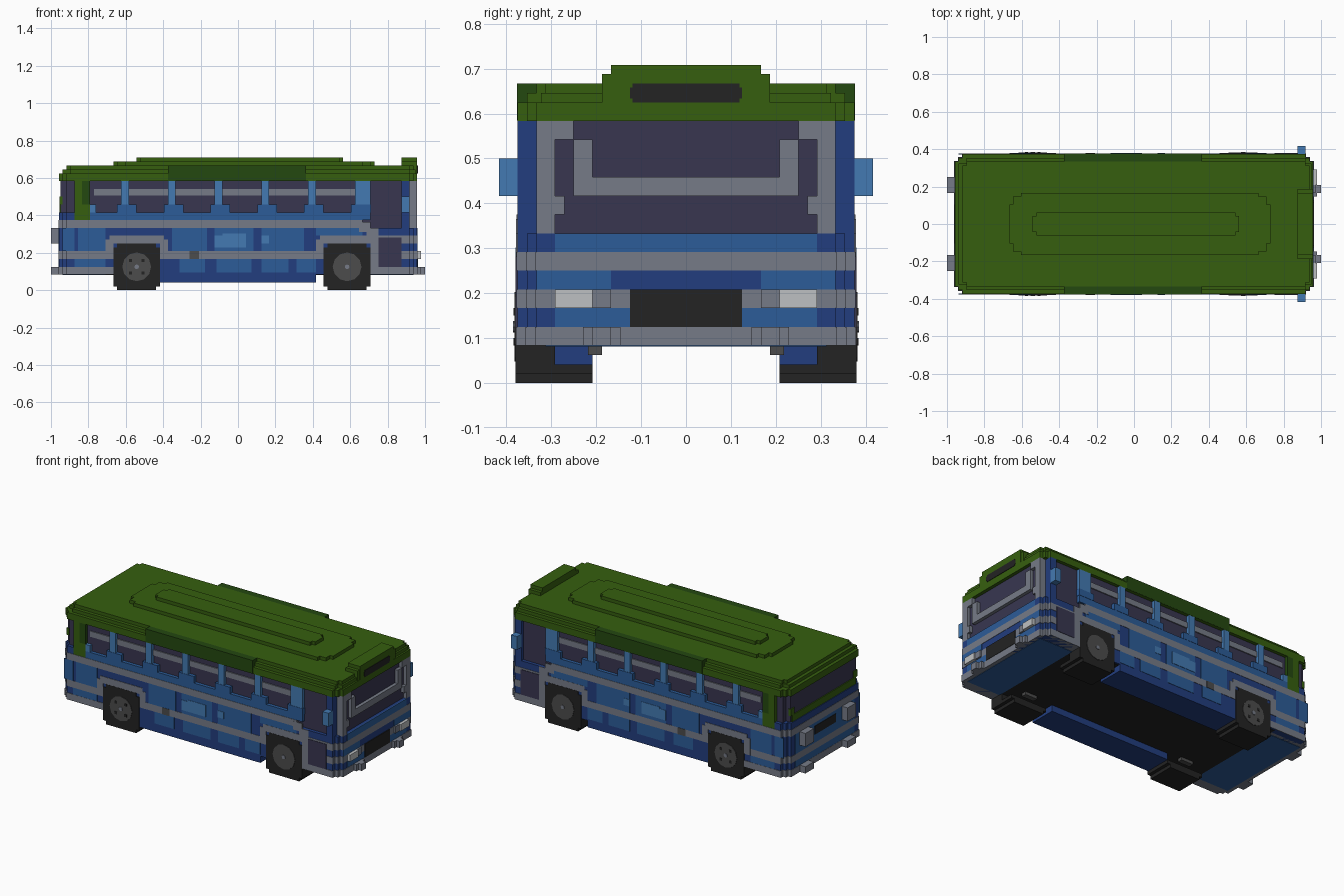
import bpy, bmesh, math
from mathutils import Matrix, Vector

if "Cube" in bpy.data.objects:
    bpy.data.objects.remove(bpy.data.objects["Cube"], do_unlink=True)

U = 1 / 48  # one block


def material(name, r, g, b):
    lin = [((c / 255 + 0.055) / 1.055) ** 2.4 if c > 10 else c / 3295 for c in (r, g, b)] + [1]
    m = bpy.data.materials.new(name)
    m.use_nodes = True
    m.diffuse_color = lin
    m.node_tree.nodes["Principled BSDF"].inputs["Base Color"].default_value = lin
    return m


NAVY = material("navy blue", 34, 61, 126)
BLUE = material("mid blue", 44, 92, 152)
SKY = material("light blue", 68, 122, 178)
GREEN = material("roof green", 54, 95, 15)
MOSS = material("dark green", 36, 72, 16)
GREY = material("trim grey", 118, 123, 135)
GLASS = material("dark glass", 56, 54, 80)
BLACK = material("black", 35, 35, 35)
IRON = material("dark grey", 76, 76, 76)
WHITE = material("lamp white", 190, 192, 194)


def blocks(name, mat, boxes, mirror=False):
    """One object from boxes (x0, x1, y0, y1, z0, z1) in block units."""
    bm = bmesh.new()
    for x0, x1, y0, y1, z0, z1 in boxes:
        for s in ((1, -1) if mirror else (1,)):
            c = Vector(((x0 + x1) / 2, s * (y0 + y1) / 2, (z0 + z1) / 2)) * U
            size = Vector((x1 - x0, y1 - y0, z1 - z0)) * U
            bmesh.ops.create_cube(bm, size=1, matrix=Matrix.Translation(c) @ Matrix.Diagonal(size).to_4x4())
    me = bpy.data.meshes.new(name)
    bm.to_mesh(me)
    bm.free()
    me.materials.append(mat)
    ob = bpy.data.objects.new(name, me)
    bpy.context.collection.objects.link(ob)
    return ob


def plan(name, mat, z0, z1, steps):
    """Slab with stepped corners; steps are (x0, x1, half width)."""
    return blocks(name, mat, [(a, b, -h, h, z0, z1) for a, b, h in steps])


def band(name, mat, z0, z1, xa=-46, xb=46, d=0.1):
    """Slab following the body outline, slightly proud, limited to xa..xb."""
    out = []
    for e, h in ((44, 18), (45, 17), (46, 16)):
        a, b = max(xa, -e - d), min(xb, e + d)
        if xa <= -46:
            a = -e - d
        if xb >= 46:
            b = e + d
        out.append((a, b, h + d))
    return plan(name, mat, z0, z1, out)


def side(name, mat, rects, d=0.1):
    """Thin plates (x0, x1, z0, z1) on both long sides."""
    return blocks(name, mat, [(a, b, 17.8, 18 + d, c, e) for a, b, c, e in rects], True)


def front(name, mat, rects, d=0.1):
    """Thin plates (y0, y1, z0, z1) on the nose, mirrored."""
    return blocks(name, mat, [(45.8, 46 + d, a, b, c, e) for a, b, c, e in rects], True)


# Body shell and glass core
band("body_lower", NAVY, 4, 16, d=0)
plan("glass_core", GLASS, 16, 28, [(-44, 43, 17), (-45.5, 45, 15.5)])
blocks("side_skirt", NAVY, [(-20, 20, 10, 18, 2, 4)], True)
blocks("floor_pan", BLACK, [(-34, 34, -17.5, 17.5, 3.9, 4.1)])
blocks("floor_ends", BLUE, [(34, 45, -15, 15, 3.9, 4.1), (-45, -34, -15, 15, 3.9, 4.1)])

# Grey stripes and bumpers
band("waist_stripe", GREY, 16, 18, xb=32)
band("lower_stripe", GREY, 8, 10)
band("nose_stripe", GREY, 12, 14, xa=36)
band("rear_bumper", GREY, 4, 6, xb=-32, d=0.15)
band("front_bumper", GREY, 4, 6, xa=34, d=0.15)
side("stripe_step", GREY, [(31, 34, 15, 17.5), (33, 36, 13, 16), (34, 36, 6, 13)], 0.15)
blocks("bumper_guards", GREY, [(46, 48, 8, 10, 4, 6), (46, 47, 7, 11, 4, 6), (-48, -46, 8, 12, 4, 6)], True)

# Painted panels on the sides
side("side_panels", BLUE, [(-41, -34, 10, 16), (-45, -42, 10, 16), (-17, -8, 10, 16), (-6, 4, 10, 16),
                           (6, 17, 10, 16), (20, 32, 14, 16), (-42, -34, 6, 8), (-15, -8.5, 4.5, 8),
                           (-5.5, 3.5, 4.5, 8), (6, 13, 4.5, 8), (15, 20, 4.5, 8)])
side("side_highlights", SKY, [(-6, 2, 11, 14), (-4, 2, 13, 14.5), (6, 8, 12, 14)], 0.2)
side("fuel_flap", IRON, [(-12.5, -10, 8, 10)], 0.2)
side("door_lower_glass", GLASS, [(36, 42, 6, 13.5)], 0.25)

# Side windows
blocks("window_sill", BLUE, [(-38, 34, 16, 18, 18, 20)], True)
pillars = [-30, -18, -6, 6, 18, 30]
blocks("window_pillars", SKY, [(x, x + (4 if x == 30 else 2), 16, 18, 20, 28) for x in pillars]
       + [(-38, -36.5, 16, 18, 20, 22)], True)
blocks("pillar_feet", BLUE, [(x - 1, x + (4.1 if x == 30 else 4), 16, 18.08, 20, 22) for x in pillars], True)
blocks("window_rail", GREY, [(-37, 30, 16.5, 17.3, 24.3, 26)], True)

# Rear end
blocks("rear_quarter", GREEN, [(-42, -40, 16, 18, 18, 28), (-42, -38, 16, 18, 18, 22),
                               (-45.8, -44, 0, 15, 19, 22), (-45.8, -45, 14, 15.8, 22, 24)], True)
blocks("rear_quarter_edge", MOSS, [(-40, -38, 16, 18, 22, 28)], True)
band("rear_ledge", NAVY, 18, 20, xb=-42, d=0)
blocks("rear_panel", BLUE, [(-46.1, -45.8, 0, 14, 10, 16), (-46.1, -45.8, 0, 14, 6, 8)], True)
blocks("rear_lamps", GREY, [(-48, -46, 8, 12, 12, 16)], True)
blocks("rear_plate", BLACK, [(-46.25, -45.8, -5, 5, 12.5, 15)])

# Front end
blocks("front_pillars", NAVY, [(42, 44, 15, 18, 16, 28)], True)
blocks("windscreen_frame", GREY, [(44, 46, 14, 16, 16, 28), (44, 46, 12, 14, 26, 28), (44, 46, 13, 14, 18, 20),
                                  (44, 46, 10, 12, 20, 26), (44, 46, 0, 10.1, 20, 22)], True)
front("nose_panels", BLUE, [(0, 14, 14, 16), (8, 16, 10, 12), (6, 14, 6, 8)])
front("grille", BLACK, [(0, 6, 6, 10)], 0.25)
blocks("headlights", WHITE, [(46, 47, 10, 14, 8, 10)], True)
blocks("headlight_trim", GREY, [(46, 46.6, 8, 10, 8, 10)], True)
blocks("mirrors", SKY, [(42, 44, 17.8, 20, 20, 24)], True)

# Roof layers, air unit and destination box
plan("roof_base", GREEN, 28, 30, [(-44, 44, 18), (-45, 45, 17), (-46, 46, 16)])
plan("roof_middle", GREEN, 30, 31, [(-43, 44, 17), (-45, 45.5, 15.5)])
plan("roof_top", GREEN, 31, 32, [(-43, 44, 16), (-44, 45, 15)])
plan("roof_unit", GREEN, 32, 33, [(-32, 35, 5), (-31, 34, 7), (-29, 32, 8)])
plan("roof_unit_top", GREEN, 33, 34, [(-26, 27, 2), (-25, 26, 3)])
blocks("roof_rail", MOSS, [(-18, 17.5, 16, 18.05, 28.05, 32)], True)
blocks("sign_box", GREEN, [(42, 46, -8, 8, 30, 34), (42, 45.9, -9, 9, 30, 33)])
blocks("sign_glass", BLACK, [(45.8, 46.15, -6, 6, 30.4, 31.6), (45.8, 46.15, -5.7, 5.7, 30, 32)])


# Wheels with arches and hubs
def disc(name, mat, x, r, y, sides):
    for s in (1, -1):
        bm = bmesh.new()
        m = Matrix.Translation(Vector((x, s * y, 6)) * U) @ Matrix.Rotation(math.pi / 2, 4, 'X')
        bmesh.ops.create_cone(bm, cap_ends=True, segments=sides, radius1=r * U, radius2=r * U,
                              depth=0.4 * U, matrix=m)
        me = bpy.data.meshes.new(name)
        bm.to_mesh(me)
        bm.free()
        me.materials.append(mat)
        bpy.context.collection.objects.link(bpy.data.objects.new(name, me))


for label, cx in (("rear", -26), ("front", 28)):
    side(label + "_arch", GREY, [(cx - 7, cx + 7, 12, 14), (cx - 8, cx - 6, 8, 13), (cx + 6, cx + 8, 8, 13)], 0.15)
    blocks(label + "_wheel", BLACK, [(cx - 5, cx + 5, 14, 18.2, 0, 12), (cx - 6, cx + 6, 14, 18.2, 1, 11),
                                     (cx - 5, cx + 5, 10, 14, 0, 1), (cx - 6, cx + 6, 10, 14, 1, 2)], True)
    blocks(label + "_axle_mount", IRON, [(cx - 2, cx + 2, 9, 10.5, 3, 4)], True)
    disc(label + "_hub", IRON, cx, 3.7, 18.15, 12)
    disc(label + "_hub_cap", GREY, cx, 0.6, 18.3, 8)
blocks("rear_hub_spokes", BLACK, [(-26 + dx - 0.4, -26 + dx + 0.4, 18, 18.45, 6 + dz - 0.4, 6 + dz + 0.4)
                                  for dx in (-1.6, 1.6) for dz in (-1.6, 1.6)], True)
